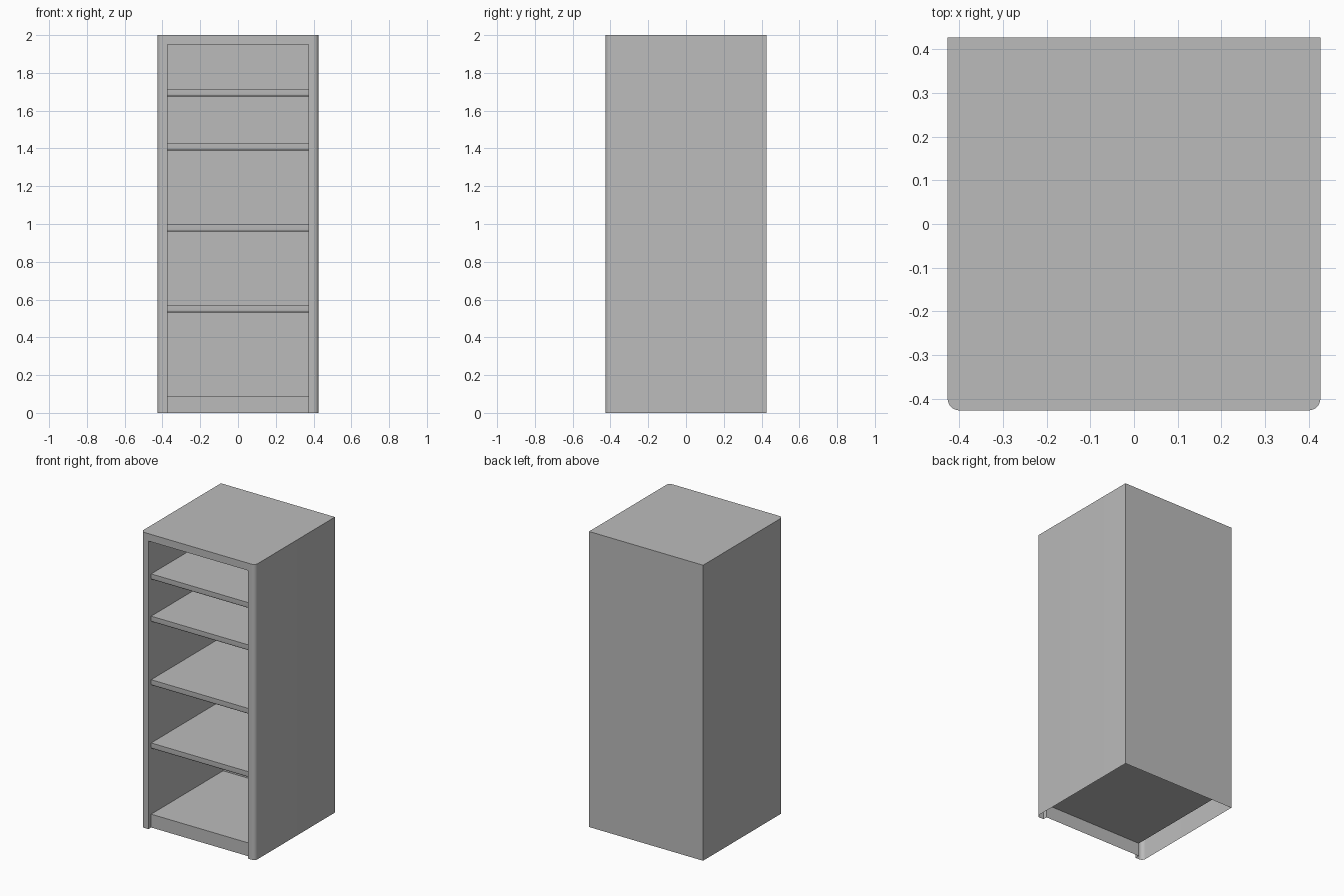
import bpy, bmesh, math
from mathutils import Vector

cube = bpy.data.objects.get("Cube")
if cube:
    bpy.data.objects.remove(cube, do_unlink=True)

HALF, HEIGHT = 0.427, 2.0        # outer half width / depth, height
INNER, CEILING = 0.372, 1.95     # opening half width, opening top
RADIUS = 0.027                   # front corner rounding
SETBACK, FLOOR = -0.397, 0.09    # plinth and shelf front, floor level

grey = bpy.data.materials.new("light grey")
grey.use_nodes = True
colour = (0.5, 0.5, 0.5, 1)
grey.diffuse_color = colour
grey.node_tree.nodes["Principled BSDF"].inputs["Base Color"].default_value = colour


def prism(points, along):
    """Closed prism from a 3D outline swept along a vector."""
    bm = bmesh.new()
    face = bm.faces.new([bm.verts.new(p) for p in points])
    swept = bmesh.ops.extrude_face_region(bm, geom=[face], use_keep_orig=True)
    moved = [g for g in swept["geom"] if isinstance(g, bmesh.types.BMVert)]
    bmesh.ops.translate(bm, verts=moved, vec=Vector(along))
    bmesh.ops.recalc_face_normals(bm, faces=bm.faces[:])
    return bm


def remove_faces(bm, rule):
    doomed = [f for f in bm.faces if rule(f.normal, f.calc_center_median())]
    bmesh.ops.delete(bm, geom=doomed, context="FACES")


def finish(bm, name):
    mesh = bpy.data.meshes.new(name)
    bm.to_mesh(mesh)
    bm.free()
    mesh.materials.append(grey)
    ob = bpy.data.objects.new(name, mesh)
    bpy.context.collection.objects.link(ob)
    bpy.ops.object.select_all(action="DESELECT")
    bpy.context.view_layer.objects.active = ob
    ob.select_set(True)
    bpy.ops.object.shade_smooth_by_angle(angle=math.radians(30))


def arc(cx, cy, r, start, end, steps=8):
    angles = [math.radians(start + (end - start) * i / steps) for i in range(steps + 1)]
    return [(cx + r * math.cos(a), cy + r * math.sin(a)) for a in angles]


# Outer shell: rounded front corners, open underneath
c = HALF - RADIUS
outline = arc(-c, -c, RADIUS, 180, 270) + arc(c, -c, RADIUS, 270, 360)
outline += [(HALF, HALF), (-HALF, HALF)]
shell = prism([(x, y, 0) for x, y in outline], (0, 0, HEIGHT))
remove_faces(shell, lambda n, p: n.z < -0.9 or n.y < -0.999)

# Front frame around the opening, one flat face
frame = [(-c, 0), (-INNER, 0), (-INNER, CEILING), (INNER, CEILING),
         (INNER, 0), (c, 0), (c, HEIGHT), (-c, HEIGHT)]
face = shell.faces.new([shell.verts.new((x, -HALF, z)) for x, z in frame])
face.normal_update()
if face.normal.y > 0:
    face.normal_flip()
bmesh.ops.remove_doubles(shell, verts=shell.verts[:], dist=0.0005)
finish(shell, "outer_shell")

# Lining: sides, back, ceiling, floor and set-back plinth
section = [(-HALF, 0), (SETBACK, 0), (SETBACK, FLOOR), (INNER, FLOOR),
           (INNER, CEILING), (-HALF, CEILING)]
lining = prism([(-INNER, y, z) for y, z in section], (2 * INNER, 0, 0))
remove_faces(lining, lambda n, p: p.y < -HALF + 0.001 or p.z < 0.001)
bmesh.ops.reverse_faces(lining, faces=lining.faces[:])
finish(lining, "inner_lining")

# Shelves with a rounded lower front edge
THICK, FILLET = 0.04, 0.011
for i, top in enumerate((0.572, 1.0, 1.43, 1.716)):
    low = top - THICK
    profile = [(INNER, top), (SETBACK, top)]
    profile += arc(SETBACK + FILLET, low + FILLET, FILLET, 180, 270, 5)
    profile += [(INNER, low)]
    shelf = prism([(-INNER, y, z) for y, z in profile], (2 * INNER, 0, 0))
    finish(shelf, f"shelf_{i + 1}")
